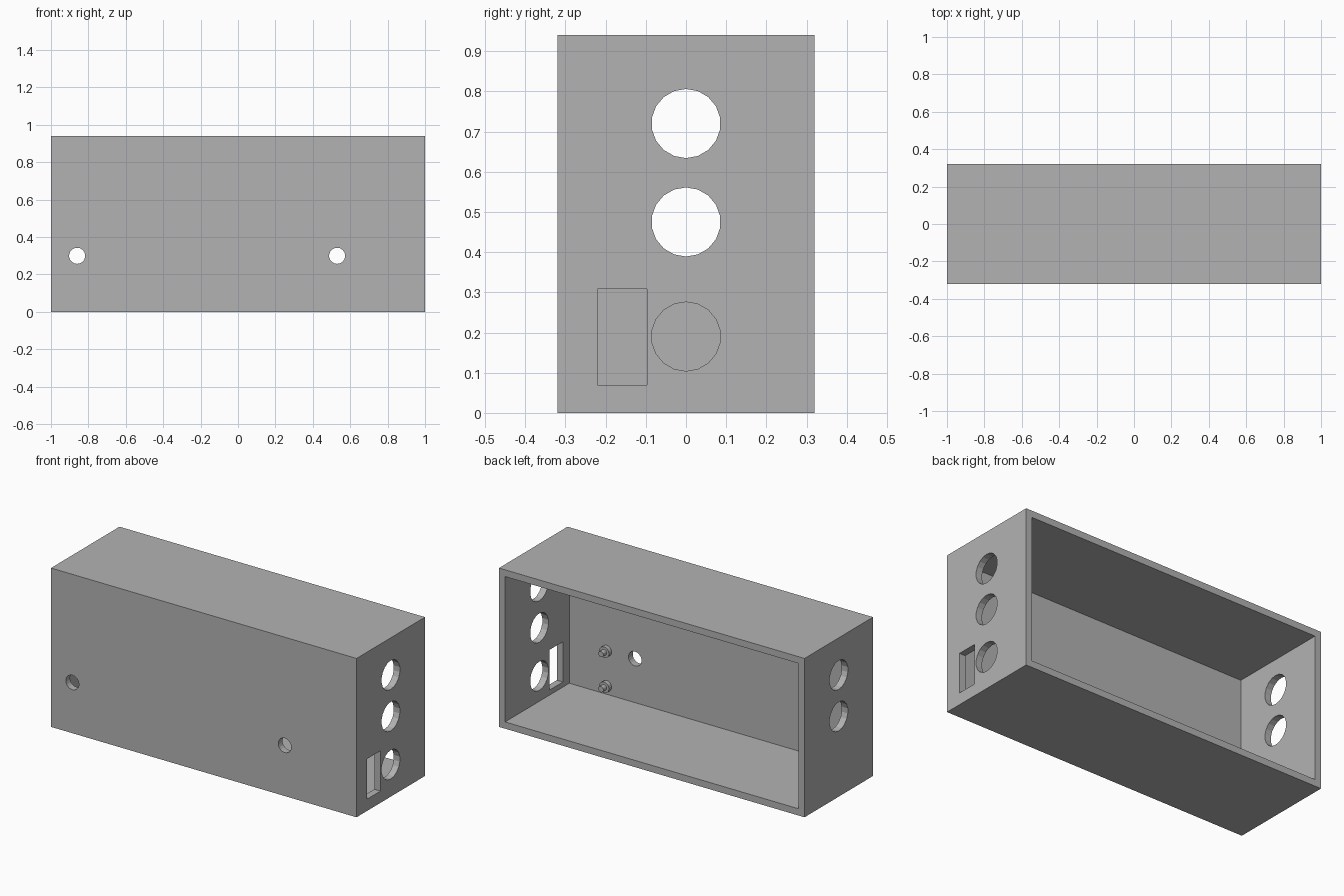
import bpy
from math import radians

default = bpy.data.objects.get("Cube")
if default:
    bpy.data.objects.remove(default, do_unlink=True)

W, D, H, T = 2.0, 0.64, 0.94, 0.04   # width, depth, height, wall thickness

grey = bpy.data.materials.new("plain grey")
grey.use_nodes = True
colour = (0.45, 0.45, 0.45, 1)
grey.diffuse_color = colour
grey.node_tree.nodes["Principled BSDF"].inputs["Base Color"].default_value = colour


def box(name, low, high):
    centre = [(a + b) / 2 for a, b in zip(low, high)]
    bpy.ops.mesh.primitive_cube_add(size=1, location=centre)
    ob = bpy.context.object
    ob.name = name
    ob.scale = [b - a for a, b in zip(low, high)]
    bpy.ops.object.transform_apply(location=True, rotation=True, scale=True)
    ob.data.materials.append(grey)
    return ob


def cylinder(name, centre, radius, length, axis, sides=18):
    turn = (0, radians(90), 0) if axis == "x" else (radians(90), 0, 0)
    bpy.ops.mesh.primitive_cylinder_add(vertices=sides, radius=radius, depth=length,
                                        location=centre, rotation=turn)
    ob = bpy.context.object
    ob.name = name
    if axis == "x":   # put a corner of the polygon at the top
        ob.rotation_euler = (radians(90), 0, radians(90))
    bpy.ops.object.transform_apply(location=True, rotation=True, scale=True)
    ob.data.materials.append(grey)
    return ob


def cut(target, cutter):
    cutter.hide_render = True
    mod = target.modifiers.new("cut", "BOOLEAN")
    mod.operation = "DIFFERENCE"
    mod.solver = "EXACT"
    mod.object = cutter
    bpy.context.view_layer.objects.active = target
    bpy.ops.object.modifier_apply(modifier=mod.name)
    bpy.data.objects.remove(cutter, do_unlink=True)


# Enclosure, hollow and open at the back
case = box("enclosure", (-W / 2, -D / 2, 0), (W / 2, D / 2, H))
cut(case, box("cavity", (-W / 2 + T, -D / 2 + T, T), (W / 2 - T, D, H - T)))

# Large round holes in the ends: three on the left, two on the right
for side, heights in ((1, (0.72, 0.475, 0.19)), (-1, (0.72, 0.475))):
    for z in heights:
        cut(case, cylinder("end_hole", (side * (W / 2 - T / 2), 0, z), 0.086, T * 3, "x"))

# Upright slot beside the lowest hole
cut(case, box("slot", (0.9, -0.22, 0.07), (1.1, -0.097, 0.308)))

# Small round holes in the front
for x in (-0.86, 0.53):
    cut(case, cylinder("front_hole", (x, -D / 2 + T / 2, 0.3), 0.043, T * 3, "y"))

# Mounting posts with pins on the inside of the front wall
inner = -D / 2 + T
for label, z in (("lower", 0.09), ("upper", 0.298)):
    cylinder(label + "_post", (0.715, inner + 0.01, z), 0.032, 0.03, "y")
    cylinder(label + "_pin", (0.715, inner + 0.03, z), 0.017, 0.05, "y")
